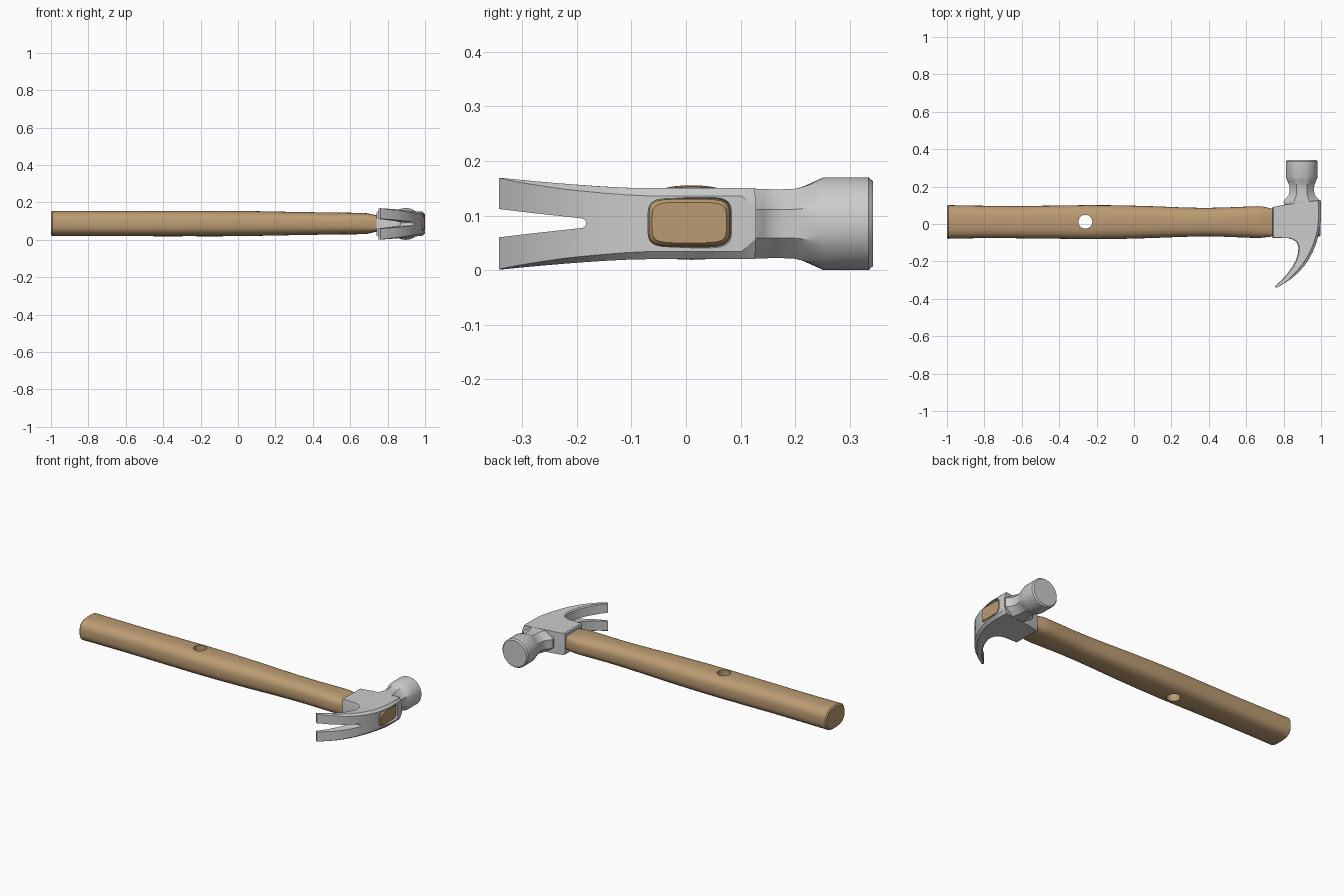
import bpy, bmesh, math
from mathutils import Vector

if "Cube" in bpy.data.objects:
    bpy.data.objects.remove(bpy.data.objects["Cube"])

ZC = 0.085  # height of the hammer's mid plane


def make_object(name, bm, color=None):
    bmesh.ops.recalc_face_normals(bm, faces=bm.faces[:])
    me = bpy.data.meshes.new(name)
    bm.to_mesh(me)
    bm.free()
    ob = bpy.data.objects.new(name, me)
    bpy.context.collection.objects.link(ob)
    if color:
        mat = bpy.data.materials.new(name + "_material")
        mat.diffuse_color = color
        mat.use_nodes = True
        mat.node_tree.nodes["Principled BSDF"].inputs["Base Color"].default_value = mat.diffuse_color
        me.materials.append(mat)
    return ob


def loft(name, rings, color=None):
    """Skin a list of equal-length rings of points and cap both ends."""
    bm = bmesh.new()
    rows = [[bm.verts.new(p) for p in ring] for ring in rings]
    n = len(rows[0])
    for a, b in zip(rows, rows[1:]):
        for i in range(n):
            j = (i + 1) % n
            bm.faces.new((a[i], a[j], b[j], b[i]))
    bm.faces.new(rows[0])
    bm.faces.new(rows[-1])
    return make_object(name, bm, color)


def boolean(ob, other, op):
    mod = ob.modifiers.new(op, 'BOOLEAN')
    mod.operation, mod.solver, mod.object = op, 'EXACT', other
    bpy.context.view_layer.objects.active = ob
    bpy.ops.object.modifier_apply(modifier=mod.name)
    bpy.data.objects.remove(other)


def smooth(ob, angle):
    bpy.ops.object.select_all(action='DESELECT')
    ob.select_set(True)
    bpy.context.view_layer.objects.active = ob
    bpy.ops.object.shade_smooth_by_angle(angle=math.radians(angle))


def oval(x, yc, ry, rz, power, n=48):
    """Superellipse section across the handle."""
    pts = []
    for i in range(n):
        t = 2 * math.pi * i / n
        c, s = math.cos(t), math.sin(t)
        pts.append((x, yc + ry * math.copysign(abs(c) ** (2 / power), c),
                    ZC + 0.002 + rz * math.copysign(abs(s) ** (2 / power), s)))
    return pts


# Wooden handle: x, y centre, y radius, z radius, roundness
stations = [(-1.0, .011, .083, .060, 2.7), (-.993, .011, .090, .067, 2.7),
            (-.85, .011, .087, .067, 2.7), (-.65, .010, .086, .067, 2.7),
            (-.45, .010, .088, .068, 2.7), (-.25, .010, .091, .068, 2.7),
            (-.08, .010, .090, .068, 2.6), (.10, .010, .085, .066, 2.6),
            (.25, .010, .079, .063, 2.6), (.37, .010, .076, .061, 2.6),
            (.48, .010, .078, .059, 2.6), (.58, .010, .082, .058, 2.7),
            (.66, .010, .085, .057, 2.8), (.69, .010, .083, .055, 3),
            (.735, .008, .075, .045, 4), (.75, .006, .074, .043, 5),
            (.988, .006, .074, .043, 5), (.996, .006, .068, .037, 5)]
handle = loft("handle", [oval(*s) for s in stations], (.50, .33, .17, 1))

# Hanging hole
bm = bmesh.new()
bmesh.ops.create_cone(bm, cap_ends=True, segments=40, radius1=.037, radius2=.037, depth=.4)
bmesh.ops.translate(bm, verts=bm.verts[:], vec=Vector((-.26, .012, ZC)))
boolean(handle, make_object("hole_cutter", bm), 'DIFFERENCE')
smooth(handle, 35)


# Head body and claw: outer x, y, inner x, y, outer chamfer
def half_width(y):
    return .065 + .019 * (max(0, -.08 - y) / .26) ** 1.4


def claw_section(ox, oy, ix, iy, c):
    o, i = Vector((ox, oy)), Vector((ix, iy))
    length = (o - i).length
    d = (o - i) / length
    co, ci = min(.014, length * .25), min(.006, length * .15)
    half = []
    for p, inset in ((i, ci), (i + d * ci, 0), (o - d * co, 0), (o, c)):
        half.append((p.x, p.y, half_width(p.y) - inset))
    return ([(x, y, ZC + z) for x, y, z in half]
            + [(x, y, ZC - z) for x, y, z in reversed(half)])


sections = [(.998, .128, .81, .104, .038), (1.0, .102, .74, .09, .014),
            (1.0, .04, .74, .03, .014), (.998, 0, .74, -.074, .014),
            (.992, -.035, .825, -.076, .014), (.984, -.07, .850, -.083, .014),
            (.972, -.11, .870, -.098, .013), (.955, -.15, .879, -.122, .012),
            (.936, -.187, .877, -.155, .011), (.912, -.222, .866, -.192, .010),
            (.882, -.256, .847, -.228, .008), (.848, -.287, .820, -.265, .006),
            (.808, -.315, .790, -.299, .004), (.762, -.342, .752, -.334, .001)]
head = loft("head", [claw_section(*s) for s in sections])


# Neck and striking face: octagon blending into a circle
def neck_ring(y, rx, rz, roundness, n=48):
    pts = []
    for i in range(n):
        t = 2 * math.pi * i / n
        k = 1 / math.cos((t + math.pi / 8) % (math.pi / 4) - math.pi / 8)
        k += (1 - k) * roundness
        pts.append((.897 + rx * k * math.cos(t), y, ZC + rz * k * math.sin(t)))
    return pts


neck = [(.05, .08, .05, 0), (.118, .098, .0645, 0), (.130, .092, .064, 0),
        (.142, .080, .0635, 0), (.156, .070, .063, 0), (.175, .066, .063, 0),
        (.198, .066, .064, 0), (.212, .069, .067, .1), (.232, .077, .076, .5),
        (.252, .085, .085, 1), (.334, .085, .085, 1), (.342, .078, .078, 1)]
boolean(head, loft("neck", [neck_ring(*r) for r in neck]), 'UNION')

# Nail slot: round-ended wedge cut through the claw
profile = [(-.36, .028), (-.28, .0185), (-.192, .009)]
profile += [(-.192 + .009 * math.sin(a), .009 * math.cos(a))
            for a in (math.pi * k / 8 for k in range(1, 8))]
profile += [(-.192, -.009), (-.28, -.0185), (-.36, -.028)]
slot = loft("slot_cutter", [[(x, y, ZC + .001 + z) for y, z in profile] for x in (.65, 1.1)])
boolean(head, slot, 'DIFFERENCE')

# Eye that the handle passes through
eye = loft("eye_cutter", [oval(x, .006, ry, rz, 5) for x, ry, rz in
                          ((.70, .0755, .0445), (.994, .0755, .0445), (1.01, .081, .050))])
boolean(head, eye, 'DIFFERENCE')
smooth(head, 25)
